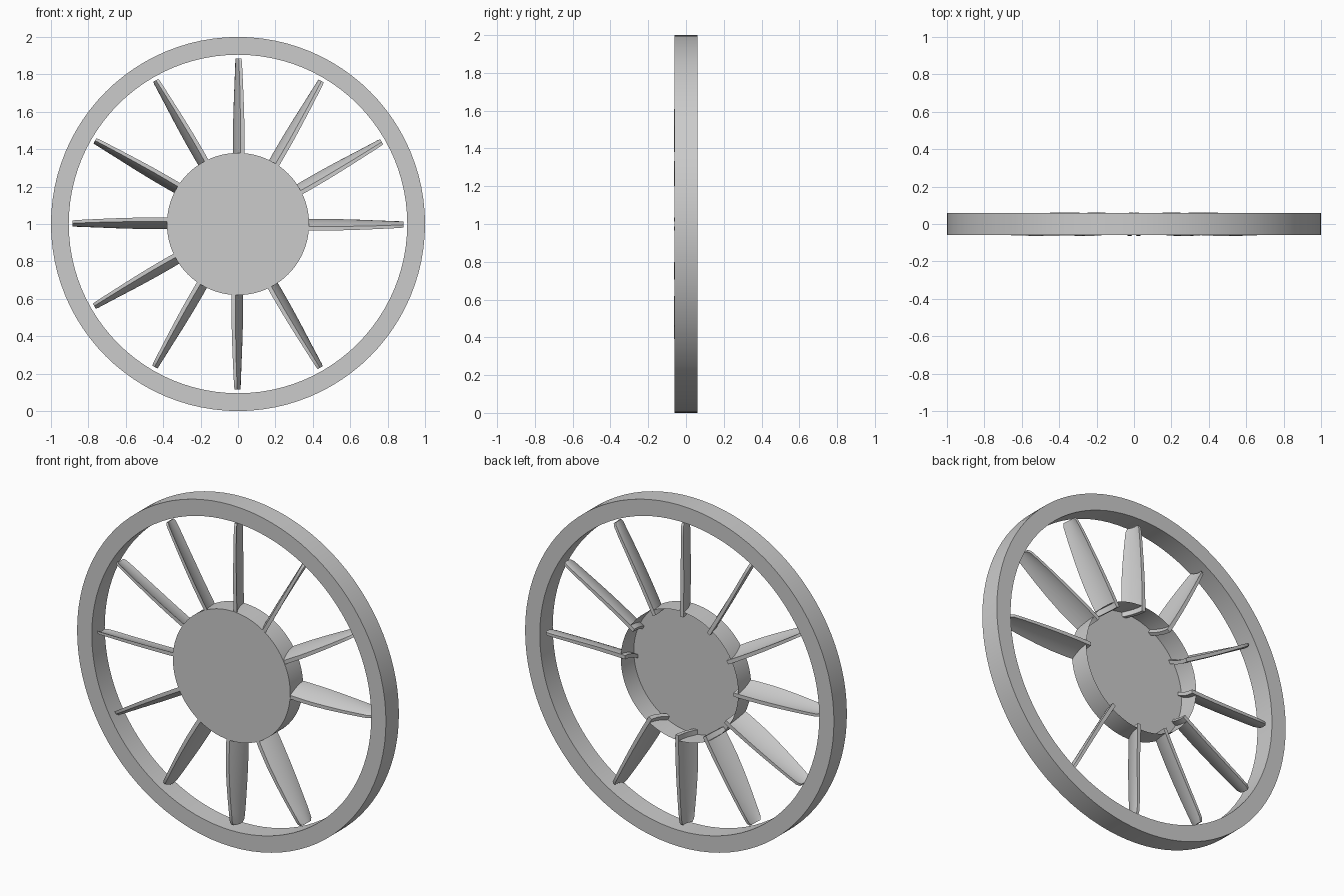
import bpy, bmesh, math

if "Cube" in bpy.data.objects:
    bpy.data.objects.remove(bpy.data.objects["Cube"])

N = 96          # sides of the round parts
DEPTH = 0.06    # half depth of rim and hub
CZ = 1.0        # height of the axle


def finish(name, bm):
    bmesh.ops.recalc_face_normals(bm, faces=bm.faces)
    me = bpy.data.meshes.new(name)
    bm.to_mesh(me)
    bm.free()
    ob = bpy.data.objects.new(name, me)
    bpy.context.collection.objects.link(ob)
    bpy.ops.object.select_all(action='DESELECT')
    ob.select_set(True)
    bpy.context.view_layer.objects.active = ob
    bpy.ops.object.shade_smooth_by_angle(angle=math.radians(35))
    return ob


def circle(bm, r, y):
    return [bm.verts.new((r * math.cos(2 * math.pi * i / N), y,
                          CZ + r * math.sin(2 * math.pi * i / N))) for i in range(N)]


def bridge(bm, a, b):
    n = len(a)
    for i in range(n):
        j = (i + 1) % n
        bm.faces.new((a[i], a[j], b[j], b[i]))


# outer rim: square-section ring
bm = bmesh.new()
loops = [circle(bm, r, y) for r, y in
         ((1.0, -DEPTH), (1.0, DEPTH), (0.905, DEPTH), (0.905, -DEPTH))]
for k in range(4):
    bridge(bm, loops[k], loops[(k + 1) % 4])
finish("outer_rim", bm)

# hub: cup with a closed front and an open back
bm = bmesh.new()
front, back = circle(bm, 0.38, -DEPTH), circle(bm, 0.38, DEPTH)
bridge(bm, front, back)
bm.faces.new(front)
finish("hub", bm)

# blade stations: radius, front edge y, back edge y, lean, thickness
STATIONS = [(0.35, -0.056, 0.062, 0.038, 0.022),
            (0.42, -0.061, 0.061, 0.040, 0.022),
            (0.52, -0.064, 0.058, 0.040, 0.021),
            (0.62, -0.062, 0.055, 0.036, 0.020),
            (0.72, -0.057, 0.051, 0.030, 0.018),
            (0.81, -0.050, 0.047, 0.023, 0.017),
            (0.868, -0.045, 0.042, 0.018, 0.016),
            (0.885, -0.034, 0.031, 0.014, 0.015)]
STEPS = 8


def blade(name, ang):
    c, s = math.cos(ang), math.sin(ang)
    bm = bmesh.new()
    rings = []
    for r, yf, yb, lean, th in STATIONS:
        section = []
        for side in (1, -1):
            for k in range(STEPS + 1):
                u = side * (2 * k / STEPS - 1)
                y = (yf + yb) / 2 + u * (yb - yf) / 2
                # leaning, slightly cambered plate
                t = u * lean / 2 + 0.008 * (1 - u * u) - 0.004 + side * th / 2
                section.append(bm.verts.new((r * c - t * s, y, CZ + r * s + t * c)))
        rings.append(section)
    for a, b in zip(rings, rings[1:]):
        bridge(bm, a, b)
    bm.faces.new(rings[0])
    bm.faces.new(rings[-1])
    finish(name, bm)


# eleven blades on a 30 degree pitch, the lower right slot is empty
for i in range(12):
    if i != 11:
        blade("blade_%02d" % (i + 1), math.radians(30 * i))
